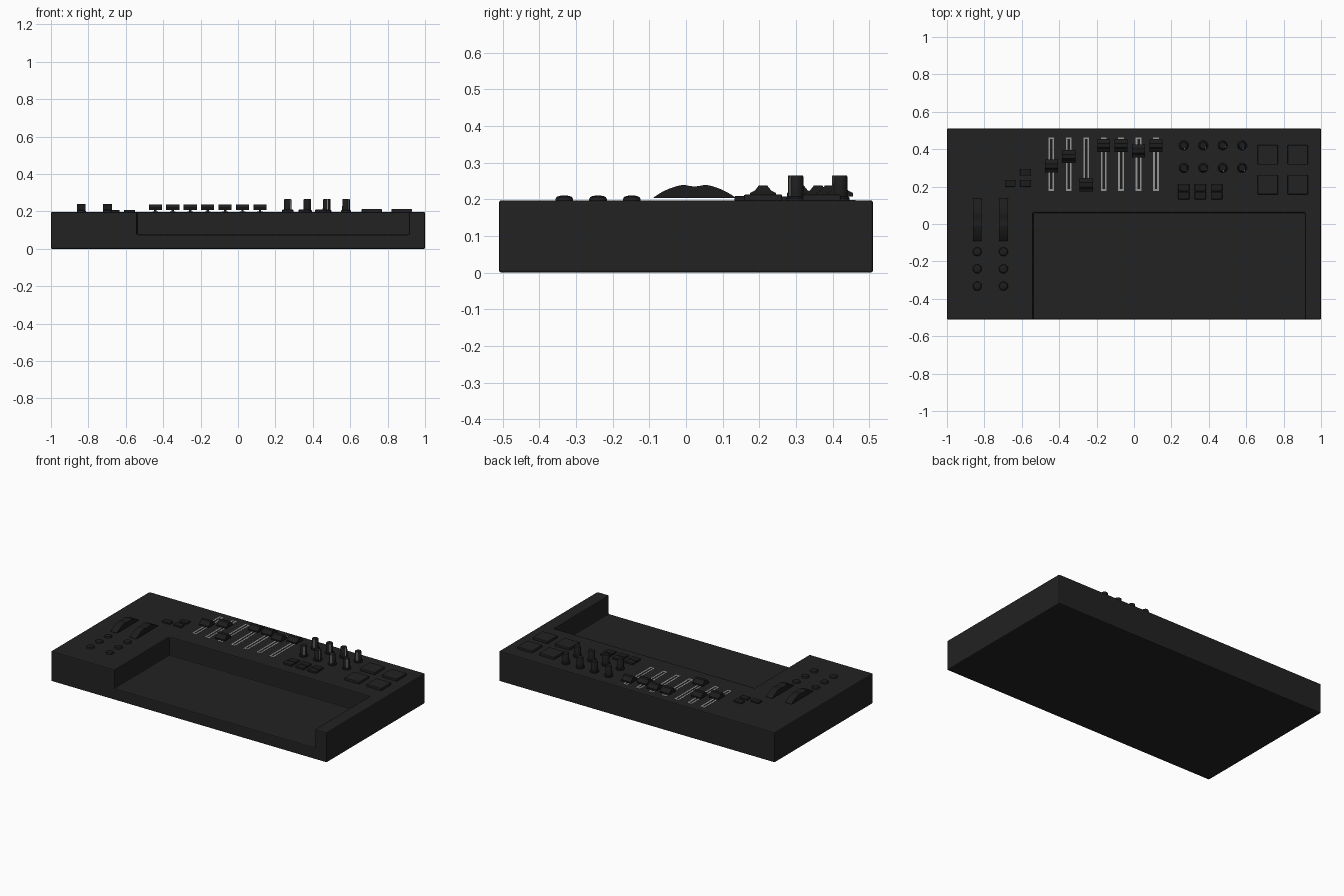
import bpy, bmesh, math
from mathutils import Matrix, Vector

cube = bpy.data.objects.get("Cube")
if cube:
    bpy.data.objects.remove(cube, do_unlink=True)


def material(name, v):
    m = bpy.data.materials.new(name)
    m.use_nodes = True
    m.diffuse_color = (v, v, v, 1)
    m.node_tree.nodes["Principled BSDF"].inputs["Base Color"].default_value = (v, v, v, 1)
    return m


CASE = material("charcoal case", 0.016)
CONTROL = material("black control", 0.012)
LIGHT = material("light grey marking", 0.3)
TOP = 0.197  # height of the control surface


def finish(name, bm, mat, bevel=0.0, smooth=False):
    bmesh.ops.recalc_face_normals(bm, faces=bm.faces)
    me = bpy.data.meshes.new(name)
    bm.to_mesh(me)
    bm.free()
    me.materials.append(mat)
    ob = bpy.data.objects.new(name, me)
    bpy.context.collection.objects.link(ob)
    if bevel:
        mod = ob.modifiers.new("rounded edges", "BEVEL")
        mod.width, mod.segments, mod.limit_method = bevel, 2, "ANGLE"
    if smooth:
        bpy.ops.object.select_all(action="DESELECT")
        ob.select_set(True)
        bpy.context.view_layer.objects.active = ob
        bpy.ops.object.shade_smooth_by_angle(angle=math.radians(35))
    return ob


def box(name, lo, hi, mat, bevel=0.0):
    lo, hi = Vector(lo), Vector(hi)
    bm = bmesh.new()
    bmesh.ops.create_cube(bm, size=1, matrix=Matrix.Translation((lo + hi) / 2)
                          @ Matrix.Diagonal((*(hi - lo), 1)))
    return finish(name, bm, mat, bevel)


def block(name, x, y, w, d, z0, z1, mat, bevel=0.0):
    return box(name, (x - w / 2, y - d / 2, z0), (x + w / 2, y + d / 2, z1), mat, bevel)


def side_profile(name, x, width, points, mat, bevel=0.0, smooth=False):
    """Extrude a (y, z) outline along x."""
    bm = bmesh.new()
    face = bm.faces.new([bm.verts.new((x - width / 2, y, z)) for y, z in points])
    out = bmesh.ops.extrude_face_region(bm, geom=[face])["geom"]
    bmesh.ops.translate(bm, vec=(width, 0, 0),
                        verts=[g for g in out if isinstance(g, bmesh.types.BMVert)])
    return finish(name, bm, mat, bevel, smooth)


def lathe(name, x, y, rings, mat, sides=24):
    """Stack (radius, z) rings into a capped round part."""
    bm = bmesh.new()
    loops = [[bm.verts.new((x + r * math.cos(i * math.tau / sides),
                            y + r * math.sin(i * math.tau / sides), z))
              for i in range(sides)] for r, z in rings]
    for a, b in zip(loops, loops[1:]):
        for i in range(sides):
            j = (i + 1) % sides
            bm.faces.new((a[i], a[j], b[j], b[i]))
    bm.faces.new(loops[0])
    bm.faces.new(loops[-1])
    return finish(name, bm, mat, smooth=True)


# Case with an open-fronted recess
case = box("case", (-1, -0.51, 0), (1, 0.51, TOP), CASE)
cutter = box("recess_cutter", (-0.54, -0.7, 0.075), (0.915, 0.06, 0.4), CASE)
cutter.hide_render = True
cut = case.modifiers.new("recess", "BOOLEAN")
cut.operation, cut.object, cut.solver = "DIFFERENCE", cutter, "EXACT"
bpy.context.view_layer.objects.active = case
bpy.ops.object.modifier_apply(modifier=cut.name)
bpy.data.objects.remove(cutter, do_unlink=True)
edge = case.modifiers.new("rounded edges", "BEVEL")
edge.width, edge.segments, edge.limit_method = 0.006, 2, "ANGLE"

# Faders: outlined slot, stem and scooped cap
for i, y in enumerate((0.31, 0.36, 0.21, 0.42, 0.42, 0.39, 0.42)):
    x = -0.442 + i * 0.0933
    for side in (-1, 1):
        block("fader_slot_side", x + side * 0.011, 0.32, 0.009, 0.285, TOP - 0.002, TOP + 0.001, LIGHT)
        block("fader_slot_end", x, 0.32 + side * 0.138, 0.03, 0.009, TOP - 0.002, TOP + 0.001, LIGHT)
    block("fader_groove", x, 0.32, 0.013, 0.267, TOP - 0.002, TOP + 0.0006, CONTROL)
    block("fader_stem", x, y, 0.012, 0.03, TOP - 0.002, 0.212, CONTROL)
    cap = [(-0.035, 0.208), (0.035, 0.208), (0.035, 0.217), (0.022, 0.224), (0.011, 0.238),
           (-0.011, 0.238), (-0.022, 0.224), (-0.035, 0.217)]
    side_profile("fader_cap", x, 0.07, [(y + dy, z) for dy, z in cap], CONTROL)

# Rotary knobs with pointer strips
for row, y in enumerate((0.42, 0.30)):
    for col in range(4):
        x = 0.266 + col * 0.104
        lathe("knob", x, y, ((0.026, TOP - 0.002), (0.026, 0.204), (0.021, 0.208),
                             (0.02, 0.262), (0.018, 0.265)), CONTROL)
        turn = math.radians(-75 + 25 * ((col + row) % 3))
        bm = bmesh.new()
        bmesh.ops.create_cube(bm, size=1, matrix=Matrix.Translation((x, y, 0.237))
                              @ Matrix.Rotation(turn, 4, "Z")
                              @ Matrix.Translation((0.0185, 0, 0))
                              @ Matrix.Diagonal((0.006, 0.006, 0.056, 1)))
        finish("knob_pointer", bm, LIGHT)

# Split rocker buttons under the knobs
for i in range(3):
    x = 0.266 + i * 0.088
    for y in (0.152, 0.195):
        block("rocker_button", x, y, 0.06, 0.04, TOP - 0.002, 0.209, CONTROL, 0.003)

# Square drum pads
for x in (0.715, 0.875):
    for y in (0.37, 0.21):
        block("pad", x, y, 0.108, 0.104, TOP - 0.002, 0.213, CASE, 0.004)

# Arrow-style small buttons
for x, y in ((-0.662, 0.217), (-0.58, 0.217), (-0.58, 0.277)):
    block("small_button", x, y, 0.058, 0.036, TOP - 0.002, 0.208, CONTROL, 0.003)

# Pitch and modulation wheels with a finger dip, and domed buttons
R = 0.185
for x in (-0.838, -0.698):
    outline = [(-0.095, TOP - 0.002)]
    for i in range(25):
        a = math.radians(-38 + i * 76 / 24)
        dip = 0.007 * max(0, 1 - (a / 0.15) ** 2)
        outline.append((0.023 + R * math.sin(a), 0.057 + R * math.cos(a) - dip))
    outline.append((0.141, TOP - 0.002))
    side_profile("control_wheel", x, 0.046, outline[1:-1], CONTROL, smooth=True)
    for y in (-0.148, -0.24, -0.332):
        lathe("round_button", x, y, ((0.024, TOP - 0.002), (0.024, 0.201), (0.021, 0.206),
                                     (0.014, 0.209), (0.006, 0.21)), CONTROL)
